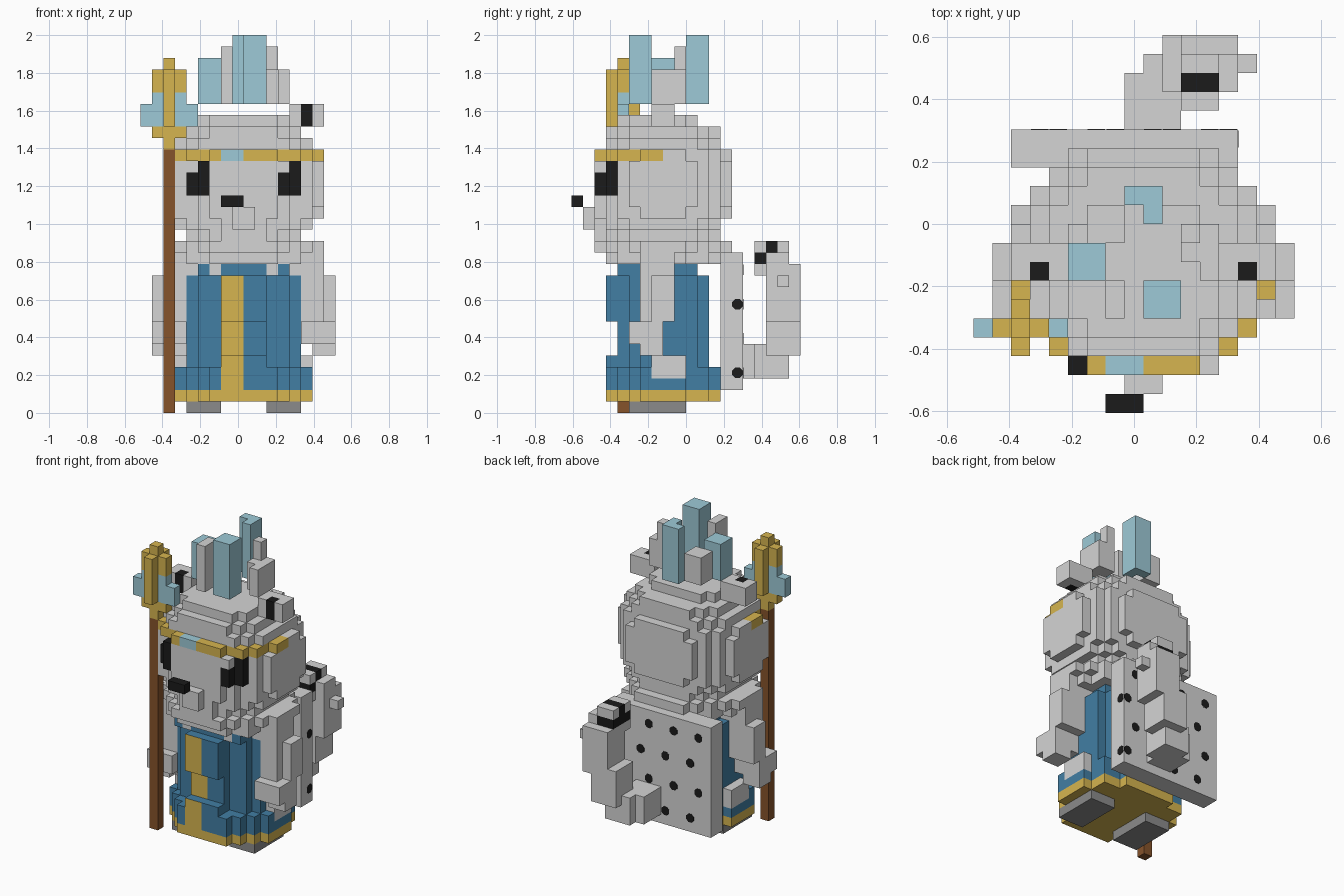
import bpy
import bmesh
from math import radians
from mathutils import Matrix, Vector

if "Cube" in bpy.data.objects:
    bpy.data.objects.remove(bpy.data.objects["Cube"], do_unlink=True)

UNIT = 2 / 33                       # size of one block
ORIGIN = Vector((-8.5, -10, 0))     # grid corner in blocks
MIDDLE = 9                          # symmetry line of the body, in blocks


def material(name, red, green, blue):
    mat = bpy.data.materials.new(name)
    mat.use_nodes = True
    mat.diffuse_color = (red, green, blue, 1)
    mat.node_tree.nodes["Principled BSDF"].inputs["Base Color"].default_value = mat.diffuse_color
    return mat


fur = material("light grey fur", .66, .66, .66)
gold = material("gold trim", .67, .46, .08)
ice = material("pale blue crystal", .34, .59, .68)
robe_blue = material("robe blue", .054, .21, .37)
wood = material("brown wood", .24, .087, .024)
black = material("black", .011, .011, .011)
sole = material("dark grey", .26, .26, .26)

grid = {}       # block cell -> (part name, material)


def box(part, mat, x, y, z):
    """Fill a block range; later boxes replace earlier ones."""
    for i in range(*x):
        for j in range(*y):
            for k in range(*z):
                grid[i, j, k] = (part, mat)


def pair(part, mat, x, y, z):
    """Fill a block range and its mirror image."""
    box(part, mat, x, y, z)
    box(part, mat, (2 * MIDDLE - x[1], 2 * MIDDLE - x[0]), y, z)


def layer(part, mat, z, *steps):
    """Rounded layer: each step is half width, front, back."""
    for half, front, back in steps:
        box(part, mat, (MIDDLE - half, MIDDLE + half), (front, back), z)


# Feet
pair("feet", sole, (11, 14), (5, 10), (0, 1))

# Robe with gold hem, flared bottom, folds and front panel
flare = ((6, 6, 10), (5, 5, 12), (4, 4, 12), (3, 3, 13))
layer("robe", gold, (1, 2), *flare)
layer("robe", robe_blue, (2, 4), *flare)
layer("robe", robe_blue, (4, 12), (5, 6, 11), (4, 5, 12), (2, 4, 12))
layer("robe", robe_blue, (12, 13), (4, 4, 11))
layer("robe", robe_blue, (4, 5), (2, 3, 12))
layer("robe", robe_blue, (8, 12), (2, 3, 12))

# Arms with hands, and fur patches at the sides of the robe
pair("arms", fur, (14, 16), (6, 9), (8, 14))
pair("arms", fur, (16, 17), (7, 9), (8, 12))
pair("arms", fur, (14, 16), (5, 8), (6, 8))
pair("arms", fur, (16, 17), (5, 8), (6, 8))
pair("arms", fur, (15, 17), (6, 8), (5, 6))
pair("side_patches", fur, (14, 15), (7, 10), (3, 5))

# Fur collar with hanging tufts
layer("collar", fur, (13, 14), (7, 7, 9), (6, 6, 10), (5, 4, 12), (3, 3, 13))
layer("collar", fur, (14, 15), (7, 6, 10), (6, 5, 11), (5, 4, 12), (4, 3, 13), (3, 2, 14))
pair("collar", fur, (11, 12), (4, 5), (12, 13))
pair("collar", fur, (13, 14), (6, 9), (12, 13))

# Head, stacked from chin to crown
layer("head", fur, (15, 16), (5, 5, 11), (4, 4, 12), (3, 3, 13), (2, 2, 13))
layer("head", fur, (16, 17), (6, 5, 11), (5, 4, 12), (4, 3, 13), (2, 2, 13))
layer("head", fur, (17, 23), (7, 6, 10), (6, 4, 12), (5, 4, 13), (4, 3, 13), (3, 2, 14))
layer("head", fur, (18, 22), (7, 5, 11), (4, 3, 14))
layer("head", fur, (23, 24), (6, 5, 11), (5, 4, 12), (4, 3, 13))
layer("head", fur, (24, 25), (5, 5, 11), (4, 4, 12), (3, 3, 13))
layer("head", fur, (25, 26), (4, 5, 10), (3, 4, 11))

# Gold headband around the front of the skull, with a gem
layer("headband", gold, (22, 23), (5, 3, 4))
for cell in [c for c in grid if c[2] == 22 and c[1] < 8]:
    grid[cell] = ("headband", gold)
box("headband", ice, (7, 9), (2, 3), (22, 23))

# Muzzle, nose, eyes and brow
box("muzzle", fur, (8, 10), (1, 3), (16, 18))
box("nose", black, (7, 9), (0, 1), (18, 19))
box("eyes", black, (4, 5), (3, 4), (19, 21))
box("eyes", black, (5, 6), (2, 3), (19, 22))
box("eyes", black, (12, 13), (2, 3), (19, 21))
box("eyes", black, (13, 14), (3, 4), (19, 22))
box("brow", fur, (12, 13), (2, 3), (21, 22))

# Ears
pair("ears", fur, (13, 16), (7, 9), (25, 27))
pair("ears", black, (14, 15), (7, 8), (25, 27))

# Crown of crystal and fur spikes floating over the head
bottom = 27
for mat, x, y, top in (
        (ice, (5, 7), (7, 9), 31),
        (ice, (9, 11), (5, 7), 33),
        (ice, (8, 10), (11, 12), 33),
        (ice, (9, 10), (10, 11), 33),
        (fur, (7, 8), (5, 7), 32),
        (fur, (6, 8), (9, 11), 30),
        (fur, (12, 13), (7, 8), 30),
        (fur, (11, 13), (8, 10), 30),
        (fur, (11, 12), (9, 10), 32)):
    box("crown_spikes", mat, x, y, (bottom, top))

# Board on the back
box("back_board", fur, (2, 14), (13, 15), (2, 14))

# Tail curling up to a striped tip
box("tail", fur, (8, 11), (15, 18), (3, 6))
box("tail", fur, (9, 12), (16, 19), (3, 6))
box("tail", fur, (10, 13), (17, 20), (5, 9))
box("tail", fur, (11, 14), (17, 20), (8, 13))
box("tail", fur, (14, 15), (18, 19), (11, 12))
box("tail", fur, (11, 13), (16, 19), (12, 15))
box("tail", fur, (13, 14), (17, 19), (12, 14))
box("tail", black, (11, 13), (17, 18), (14, 15))
box("tail", black, (11, 13), (16, 19), (13, 14))

# Staff with a gold head and crystal side prongs
box("staff", wood, (2, 3), (4, 5), (0, 23))
box("staff", gold, (2, 3), (4, 5), (23, 31))
box("staff", gold, (2, 3), (3, 6), (25, 30))
for side, tip in ((1, 0), (3, 4)):
    box("staff", gold, (side, side + 1), (4, 5), (24, 30))
    box("staff", ice, (side, side + 1), (4, 5), (25, 28))
    box("staff", ice, (tip, tip + 1), (4, 5), (25, 27))


def block_face(bm, verts, cell, axis, sign):
    """Add the outward square of a cell on one side."""
    normal = Vector((0, 0, 0))
    normal[axis] = sign
    corners = []
    for a, b in ((-1, -1), (1, -1), (1, 1), (-1, 1)):
        point = Vector(cell) + Vector((.5, .5, .5)) + normal / 2
        point[(axis + 1) % 3] += a / 2
        point[(axis + 2) % 3] += b / 2
        key = tuple(round(value) for value in point)
        if key not in verts:
            verts[key] = bm.verts.new((Vector(key) + ORIGIN) * UNIT)
        corners.append(verts[key])
    return bm.faces.new(corners if sign > 0 else corners[::-1])


def finish(name, bm, mats):
    mesh = bpy.data.meshes.new(name)
    bm.to_mesh(mesh)
    bm.free()
    for mat in mats:
        mesh.materials.append(mat)
    bpy.context.collection.objects.link(bpy.data.objects.new(name, mesh))


# Turn the blocks of each part into one outer skin
for part in sorted({entry[0] for entry in grid.values()}):
    bm, verts, mats = bmesh.new(), {}, []
    for cell, (owner, mat) in grid.items():
        if owner != part:
            continue
        for axis in range(3):
            for sign in (-1, 1):
                beside = list(cell)
                beside[axis] += sign
                if tuple(beside) in grid:
                    continue
                # gold stripe down the front of the robe
                front = part == "robe" and axis == 1 and sign < 0
                stripe = front and cell[0] in (7, 8) and cell[2] < 12
                colour = gold if stripe else mat
                if colour not in mats:
                    mats.append(colour)
                block_face(bm, verts, cell, axis, sign).material_index = mats.index(colour)
    finish(part, bm, mats)

# Round black spots on the board, in staggered rows
bm = bmesh.new()


def spot(centre, axis):
    place = Matrix.Translation((Vector(centre) + ORIGIN) * UNIT)
    bmesh.ops.create_cone(
        bm, cap_ends=True, segments=8, radius1=UNIT / 2, radius2=UNIT / 2, depth=.004,
        matrix=place @ Matrix.Rotation(radians(90), 4, axis) @ Matrix.Rotation(radians(22.5), 4, "Z"))


for row in range(4):
    height = 3.5 + 3 * row
    shift = 4.5 if row % 2 == 0 else 3.5
    for column in range(4):
        spot((shift + 3 * column, 15, height), "X")
    if row % 2 == 0:
        spot((14, 14.5, height), "Y")
finish("board_spots", bm, [black])
